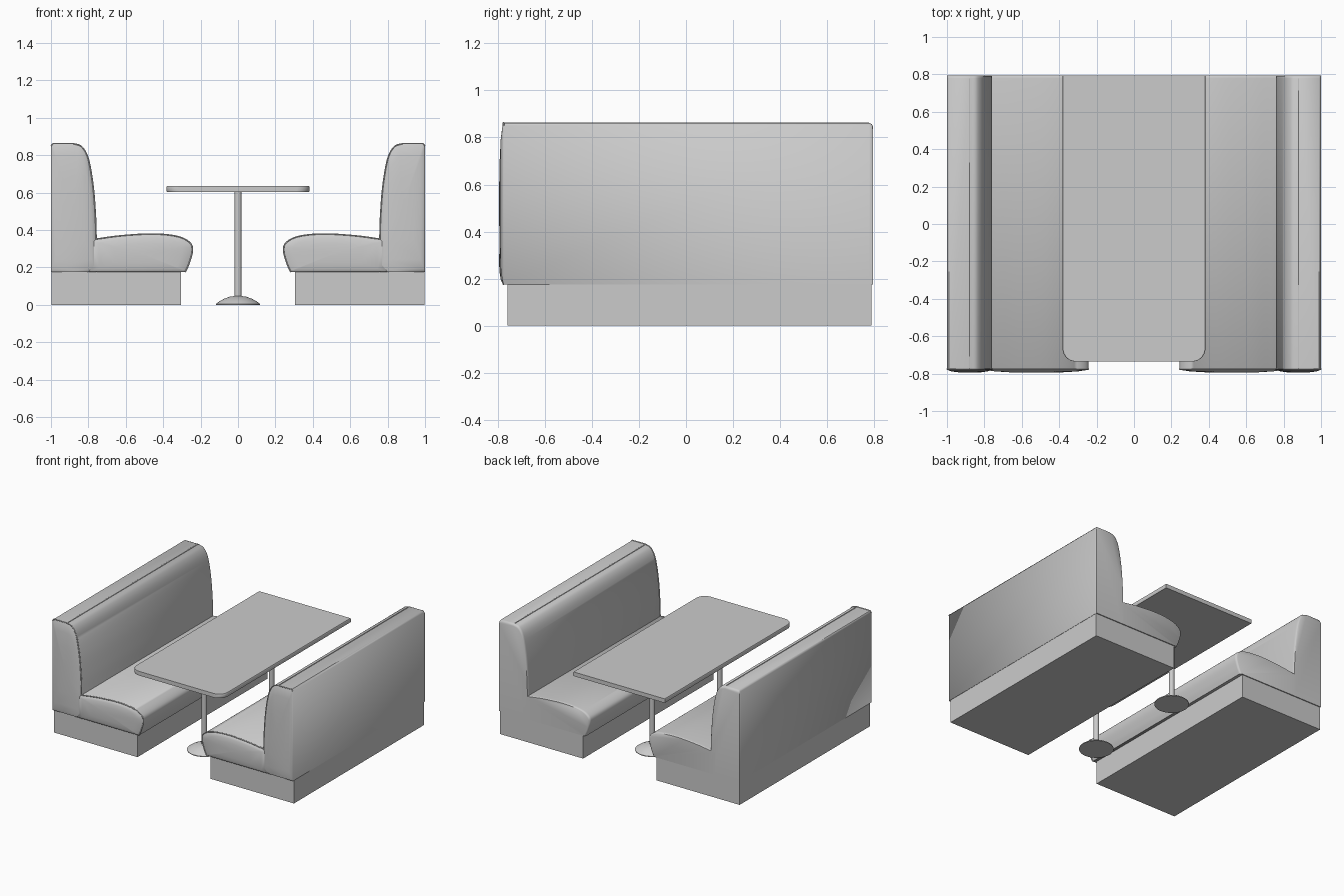
import bpy, bmesh, math
from mathutils import Vector

cube = bpy.data.objects.get("Cube")
if cube:
    bpy.data.objects.remove(cube, do_unlink=True)

grey = bpy.data.materials.new("plain grey")
grey.use_nodes = True
colour = (0.6, 0.6, 0.6, 1)
grey.diffuse_color = colour
grey.node_tree.nodes["Principled BSDF"].inputs["Base Color"].default_value = colour

FRONT, BACK = -0.775, 0.795


def finish(bm, name, angle=35):
    bmesh.ops.recalc_face_normals(bm, faces=bm.faces)
    mesh = bpy.data.meshes.new(name)
    bm.to_mesh(mesh)
    bm.free()
    ob = bpy.data.objects.new(name, mesh)
    bpy.context.collection.objects.link(ob)
    mesh.materials.append(grey)
    bpy.ops.object.select_all(action='DESELECT')
    bpy.context.view_layer.objects.active = ob
    ob.select_set(True)
    bpy.ops.object.shade_smooth_by_angle(angle=math.radians(angle))
    return ob


def smooth(keys, steps=6):
    """Catmull-Rom curve through the key points."""
    pts = [Vector(k) for k in keys]
    ext = [2 * pts[0] - pts[1]] + pts + [2 * pts[-1] - pts[-2]]
    out = []
    for a, b, c, d in zip(ext, ext[1:], ext[2:], ext[3:]):
        for i in range(steps):
            t = i / steps
            out.append(0.5 * (2 * b + (c - a) * t + (2 * a - 5 * b + 4 * c - d) * t * t
                              + (3 * b - a - 3 * c + d) * t ** 3))
    return out + [pts[-1]]


def loft(name, rings, angle=35):
    """Skin rings of 3D points and cap both ends."""
    bm = bmesh.new()
    loops = [[bm.verts.new(p) for p in ring] for ring in rings]
    for r0, r1 in zip(loops, loops[1:]):
        for i in range(len(r0)):
            j = (i + 1) % len(r0)
            bm.faces.new((r0[i], r0[j], r1[j], r1[i]))
    bm.faces.new(loops[0])
    bm.faces.new(loops[-1])
    return finish(bm, name, angle)


def cushion(name, outline, anchor, side):
    """Extrude an x-z outline along y with a puffed front and a softened back edge."""
    xs, zs = [p.x for p in outline], [p.y for p in outline]
    mid = Vector(((min(xs) + max(xs)) / 2, (min(zs) + max(zs)) / 2))
    stages = [(mid, 0.15, -0.795), (mid, 0.5, -0.793), (mid, 0.8, -0.788),
              (mid, 0.94, -0.782), (mid, 1, FRONT), (anchor, 1, BACK - 0.016),
              (anchor, 0.993, BACK - 0.005), (anchor, 0.977, BACK)]
    rings = []
    for centre, k, y in stages:
        ring = [centre + (p - centre) * k for p in outline]
        rings.append([(side * p.x, y, p.y) for p in ring])
    return loft(name, rings, 50)


def piping(name, points, radius=0.004):
    """Thin round welt along a path."""
    curve = bpy.data.curves.new(name, 'CURVE')
    curve.dimensions = '3D'
    curve.bevel_depth = radius
    curve.bevel_resolution = 1
    spline = curve.splines.new('POLY')
    spline.points.add(len(points) - 1)
    for sp, p in zip(spline.points, points):
        sp.co = (*p, 1)
    curve.materials.append(grey)
    ob = bpy.data.objects.new(name, curve)
    bpy.context.collection.objects.link(ob)
    bpy.ops.object.select_all(action='DESELECT')
    bpy.context.view_layer.objects.active = ob
    ob.select_set(True)
    bpy.ops.object.convert(target='MESH')


def box(name, x0, x1, y0, y1, z0, z1):
    loft(name, [[(x0, y0, z), (x1, y0, z), (x1, y1, z), (x0, y1, z)] for z in (z0, z1)])


def lathe(name, profile, y, sides=32):
    rings = [[(r * math.cos(a), y + r * math.sin(a), z)
              for a in (2 * math.pi * i / sides for i in range(sides))] for r, z in profile]
    loft(name, rings)


# Booth outlines, drawn on the +x side
BOTTOM = 0.175
back_curve = smooth([(0.88, 0.862), (0.835, 0.845), (0.80, 0.78), (0.775, 0.64),
                     (0.762, 0.48), (0.758, 0.35)])
back_outline = ([Vector((1, BOTTOM)), Vector((1, 0.85)), Vector((0.99, 0.862))]
                + back_curve + [Vector((0.758, BOTTOM))])
seat_curve = smooth([(0.758, 0.352), (0.62, 0.37), (0.45, 0.379), (0.32, 0.365),
                     (0.255, 0.33), (0.244, 0.285), (0.262, 0.22), (0.282, BOTTOM)])
seat_outline = [Vector((0.80, BOTTOM)), Vector((0.80, 0.345))] + seat_curve

for label, side in (("left", 1), ("right", -1)):
    box(label + "_plinth", side * 0.305, side * 0.998, -0.76, 0.788, 0, BOTTOM)
    cushion(label + "_backrest", back_outline, Vector((1, BOTTOM)), side)
    cushion(label + "_seat", seat_outline, Vector((0.80, BOTTOM)), side)
    # Welts round the front ends, along the top and beside the seat
    y = FRONT - 0.001
    piping(label + "_backrest_welt", [(side * p.x, y, p.y) for p in back_outline[1:]])
    piping(label + "_seat_welt", [(side * p.x, y, p.y) for p in seat_curve])
    piping(label + "_top_welt", [(side * 0.88, FRONT, 0.861), (side * 0.88, BACK - 0.016, 0.861)])

# Table top: rounded front corners, square back corners
HALF, TABLE_FRONT, R = 0.382, -0.735, 0.07
outline = [(HALF, BACK), (-HALF, BACK)]
for cx, start in ((-HALF + R, 180), (HALF - R, 270)):
    for i in range(9):
        a = math.radians(start + i * 90 / 8)
        outline.append((cx + R * math.cos(a), TABLE_FRONT + R + R * math.sin(a)))
loft("table_top", [[(x * k, y, z) for x, y in outline]
                   for k, z in ((0.993, 0.604), (1, 0.608), (1, 0.631), (0.993, 0.635))])

# Two pedestals with domed feet
for label, y in (("front", -0.40), ("back", 0.40)):
    lathe(label + "_post", [(0.019, 0.03), (0.019, 0.606)], y, 24)
    lathe(label + "_foot", [(0.118, 0), (0.118, 0.005), (0.10, 0.018), (0.075, 0.032),
                            (0.045, 0.043), (0.02, 0.047)], y)
